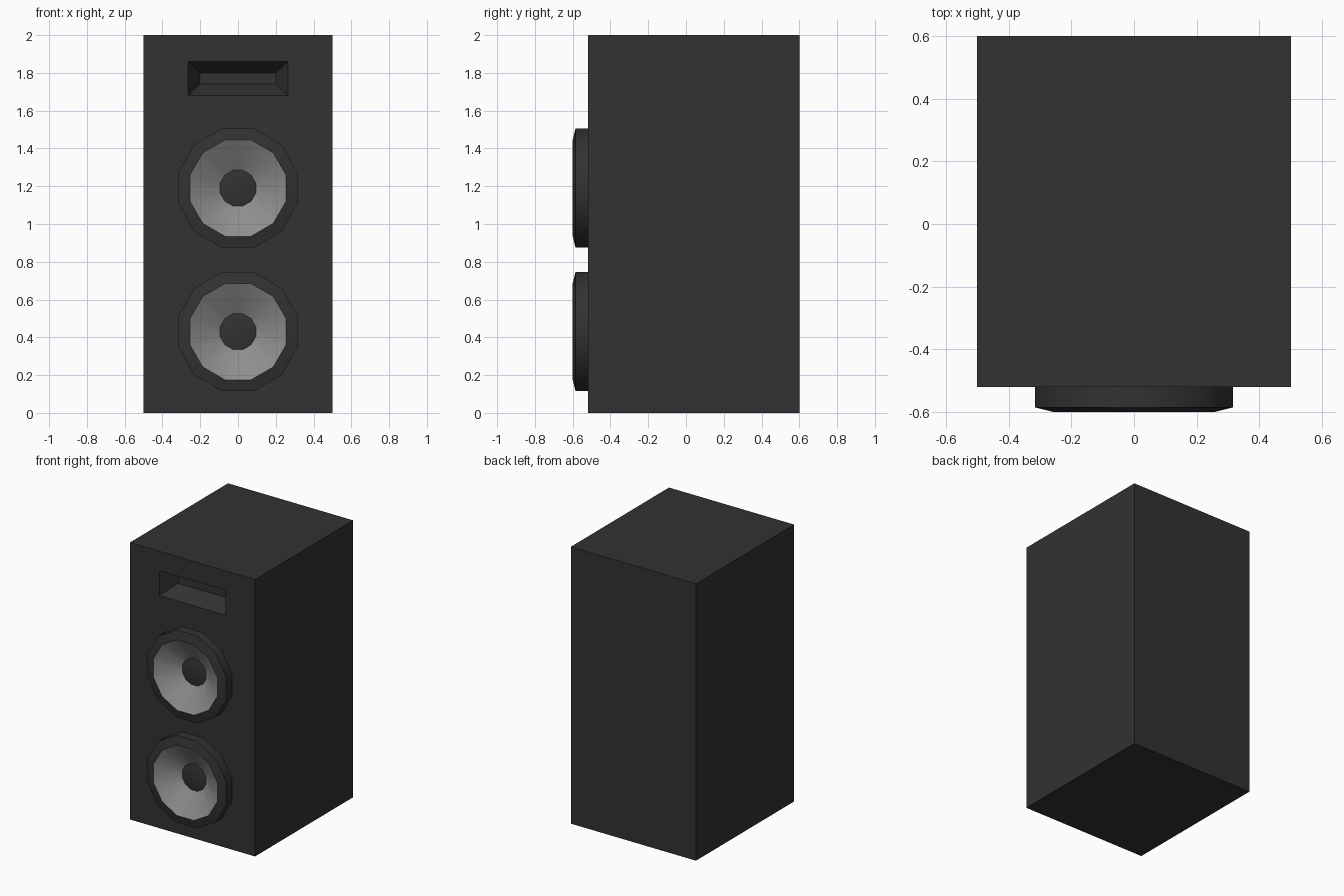
import bpy, bmesh, math
from mathutils import Matrix

if "Cube" in bpy.data.objects:
    bpy.data.objects.remove(bpy.data.objects["Cube"])


def material(name, rgb):
    m = bpy.data.materials.new(name)
    m.diffuse_color = (*rgb, 1)
    m.use_nodes = True
    m.node_tree.nodes["Principled BSDF"].inputs["Base Color"].default_value = m.diffuse_color
    return m


BLACK = material("cabinet black", (0.032, 0.032, 0.032))
GREY = material("cone grey", (0.27, 0.27, 0.27))


def add_object(name, bm, *mats):
    bmesh.ops.recalc_face_normals(bm, faces=bm.faces)
    me = bpy.data.meshes.new(name)
    bm.to_mesh(me)
    bm.free()
    for m in mats:
        me.materials.append(m)
    ob = bpy.data.objects.new(name, me)
    bpy.context.collection.objects.link(ob)
    return ob


def loft(bm, rings):
    """Join closed rings of points with quads; return lists of faces per band."""
    vs = [[bm.verts.new(p) for p in r] for r in rings]
    n = len(vs[0])
    bands = []
    for a, b in zip(vs, vs[1:]):
        bands.append([bm.faces.new((a[i], a[(i + 1) % n], b[(i + 1) % n], b[i]))
                      for i in range(n)])
    return vs, bands


def circle(r, y, z, n=12):
    r /= math.cos(math.pi / n)          # r is measured to the flats
    angles = [(i + 0.5) * 2 * math.pi / n for i in range(n)]
    return [(r * math.cos(a), y, z + r * math.sin(a)) for a in angles]


def rect(w, h, y, z):
    return [(-w, y, z - h), (w, y, z - h), (w, y, z + h), (-w, y, z + h)]


def cutter(name, rings):
    bm = bmesh.new()
    vs, _ = loft(bm, rings)
    bm.faces.new(vs[0])
    bm.faces.new(vs[-1])
    ob = add_object(name, bm, BLACK)
    ob.hide_render = True
    ob.hide_viewport = True
    mod = cabinet.modifiers.new(name, 'BOOLEAN')
    mod.operation = 'DIFFERENCE'
    mod.solver = 'EXACT'
    mod.object = ob


# Cabinet box
FRONT = -0.52
bm = bmesh.new()
bmesh.ops.create_cube(bm, size=1, matrix=Matrix.Translation((0, 0.04, 1))
                      @ Matrix.Diagonal((1, 1.12, 2, 1)))
cabinet = add_object("cabinet", bm, BLACK)

# Tapered horn recess
cutter("horn_cutter", [rect(0.33, 0.15, FRONT - 0.12, 1.77),
                       rect(0.20, 0.03, FRONT + 0.12, 1.77)])

# Two woofers: raised surround, recessed cone and dust cap
for label, z in (("lower", 0.43), ("upper", 1.19)):
    cutter(label + "_woofer_cutter", [circle(0.28, FRONT - 0.1, z),
                                      circle(0.28, FRONT + 0.08, z)])
    bm = bmesh.new()
    vs, bands = loft(bm, [circle(0.315, FRONT + 0.01, z),
                          circle(0.315, -0.585, z),
                          circle(0.255, -0.60, z),
                          circle(0.095, -0.50, z),
                          circle(0.05, -0.51, z)])
    bm.faces.new(vs[-1])
    # Open shell: orient every face outward to the front by its profile
    for f in bands[2]:
        f.material_index = 1
    woofer = add_object(label + "_woofer", bm, BLACK, GREY)
    woofer.data.shade_smooth()
    woofer.data.set_sharp_from_angle(angle=math.radians(40))
